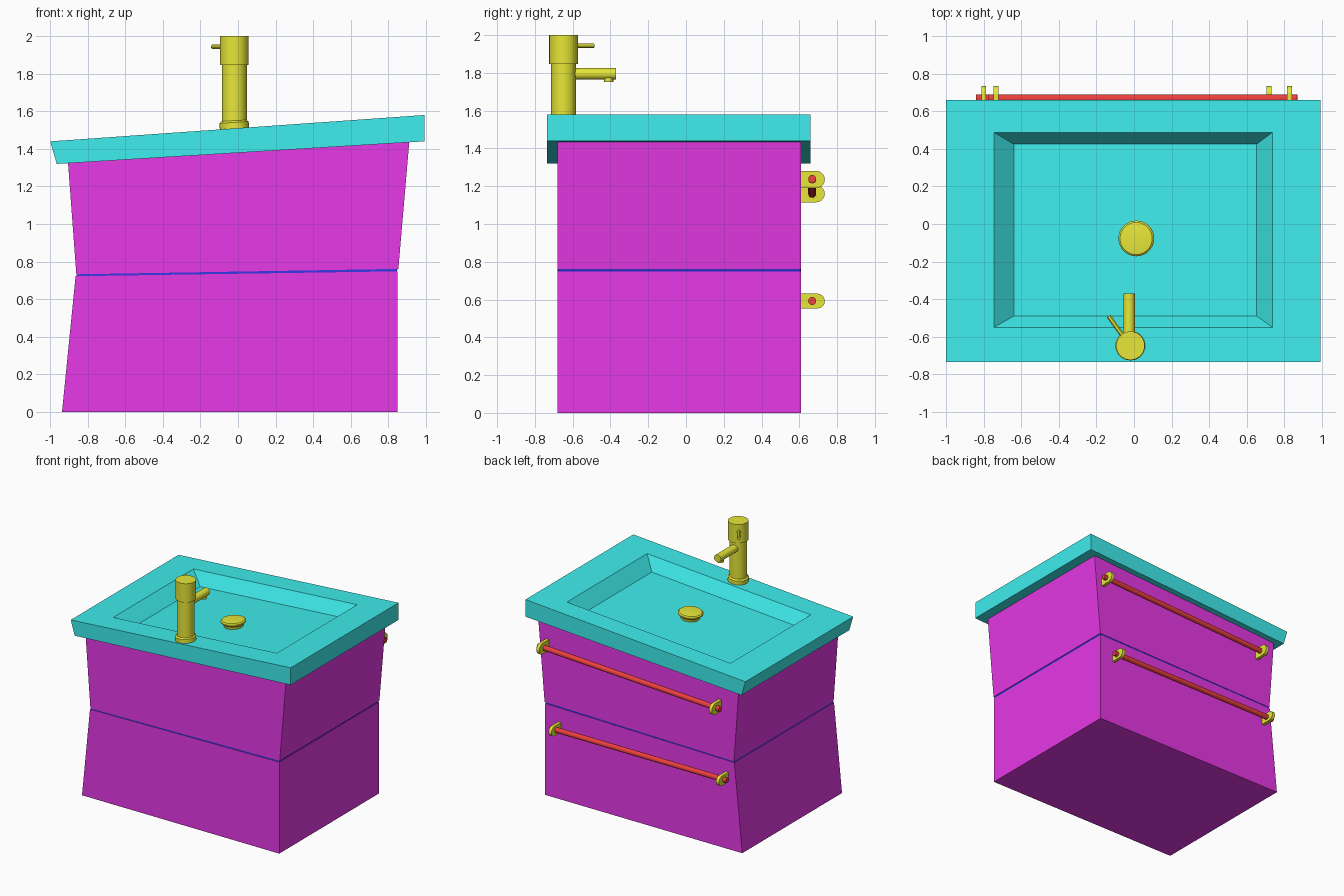
import bpy, bmesh, math
from mathutils import Vector

if "Cube" in bpy.data.objects:
    bpy.data.objects.remove(bpy.data.objects["Cube"])


def material(name, rgb):
    m = bpy.data.materials.new(name)
    m.diffuse_color = (*rgb, 1)
    m.use_nodes = True
    m.node_tree.nodes["Principled BSDF"].inputs["Base Color"].default_value = m.diffuse_color
    return m


CYAN = material("counter_cyan", (0.05, 0.85, 0.85))
MAGENTA = material("cabinet_magenta", (0.8, 0.04, 0.8))
BLUE = material("seam_blue", (0.04, 0.04, 0.8))
YELLOW = material("fitting_yellow", (0.8, 0.8, 0.04))
RED = material("rail_red", (0.85, 0.05, 0.05))


def loft(name, loops, mat, smooth=False):
    """Bridge successive point loops and cap both ends."""
    bm = bmesh.new()
    rings = [[bm.verts.new(p) for p in loop] for loop in loops]
    n = len(rings[0])
    for a, b in zip(rings, rings[1:]):
        for i in range(n):
            j = (i + 1) % n
            bm.faces.new((a[i], a[j], b[j], b[i]))
    bm.faces.new(rings[0][::-1])
    bm.faces.new(rings[-1])
    bmesh.ops.recalc_face_normals(bm, faces=bm.faces)
    mesh = bpy.data.meshes.new(name)
    bm.to_mesh(mesh)
    bm.free()
    ob = bpy.data.objects.new(name, mesh)
    bpy.context.collection.objects.link(ob)
    mesh.materials.append(mat)
    if smooth:
        bpy.ops.object.select_all(action='DESELECT')
        ob.select_set(True)
        bpy.context.view_layer.objects.active = ob
        bpy.ops.object.shade_smooth_by_angle(angle=math.radians(30))
    return ob


def lathe(name, profile, origin, axis, mat, n=32):
    """Turn (radius, height) pairs about an axis."""
    q = Vector((0, 0, 1)).rotation_difference(Vector(axis))
    o = Vector(origin)
    loops = [[o + q @ Vector((r * math.cos(t), r * math.sin(t), h))
              for t in (2 * math.pi * i / n for i in range(n))] for r, h in profile]
    return loft(name, loops, mat, True)


def rod(name, start, end, r, mat, n=20):
    d = Vector(end) - Vector(start)
    return lathe(name, [(r, 0), (r, d.length)], start, d.normalized(), mat, n)


def rect(left, right, y0, y1):
    """Rectangle whose left and right edges are (x, z) points."""
    (x0, z0), (x1, z1) = left, right
    return [(x0, y0, z0), (x1, y0, z1), (x1, y1, z1), (x0, y1, z0)]


def top_z(x):
    return 1.44 + 0.0704 * (x + 1)


# Cabinet: two skewed drawers with a thin seam between them
FRONT, BACK = -0.68, 0.61
loft("lower_drawer", [rect((-0.937, 0), (0.85, 0), FRONT, BACK),
                      rect((-0.865, 0.722), (0.85, 0.748), FRONT, BACK)], MAGENTA)
loft("drawer_seam", [rect((-0.861, 0.722), (0.846, 0.748), FRONT + .003, BACK - .003),
                     rect((-0.858, 0.732), (0.85, 0.761), FRONT + .003, BACK - .003)], BLUE)
loft("upper_drawer", [rect((-0.861, 0.732), (0.854, 0.761), FRONT, BACK),
                      rect((-0.905, 1.324), (0.912, 1.436), FRONT, BACK)], MAGENTA)

# Tilted counter with a sloped basin
D = 0.1
loft("basin_counter", [
    rect((-0.965, 1.32), (0.992, 1.44), -0.735, 0.66),
    rect((-1.0, 1.44), (0.992, top_z(0.992)), -0.735, 0.66),
    rect((-0.745, top_z(-0.745)), (0.737, top_z(0.737)), -0.55, 0.488),
    rect((-0.64, top_z(-0.64) - D), (0.653, top_z(0.653) - D), -0.49, 0.425)], CYAN)

# Drain cap, square to the tilted basin floor
tilt = Vector((-0.0704, 0, 1)).normalized()
lathe("drain_cap", [(0.07, -0.01), (0.075, 0.02), (0.095, 0.035), (0.095, 0.045),
                    (0.086, 0.053), (0.04, 0.058)],
      (0.015, -0.077, top_z(0.015) - D), tilt, YELLOW)

# Tap
tx, ty = -0.019, -0.648
lathe("tap_base", [(0.078, -0.01), (0.078, 0.032), (0.066, 0.042)],
      (tx, ty, top_z(tx)), tilt, YELLOW)
rod("tap_body", (tx, ty, 1.52), (tx, ty, 1.846), 0.066, YELLOW, 32)
rod("tap_handle", (tx, ty, 1.846), (tx, ty, 2.0), 0.076, YELLOW, 32)
rod("tap_lever", (-0.05, -0.61, 1.944), (-0.135, -0.49, 1.944), 0.012, YELLOW, 12)
rod("tap_spout", (-0.026, ty, 1.795), (-0.026, -0.37, 1.795), 0.031, YELLOW)
rod("tap_aerator", (-0.026, -0.41, 1.753), (-0.026, -0.41, 1.79), 0.025, YELLOW)


# Back rails, each held by two round-ended tabs
def tab(name, x, z, h, t=0.026):
    r = h / 2
    arc = [(0.735 - r + r * math.cos(a), z + r * math.sin(a))
           for a in (math.pi * (i / 10 - 0.5) for i in range(11))]
    outline = [(BACK - 0.02, z - r)] + arc + [(BACK - 0.02, z + r)]
    loft(name, [[(x + s * t / 2, y, zz) for y, zz in outline] for s in (-1, 1)], YELLOW)


for label, (xa, za), (xb, zb), h in (
        ("upper", (-0.735, 1.16), (0.828, 1.236), 0.09),
        ("lower", (-0.80, 0.592), (0.718, 0.592), 0.078)):
    a, b = Vector((xa, 0.668, za)), Vector((xb, 0.668, zb))
    e = (b - a).normalized() * 0.042
    rod(label + "_rail", a - e, b + e, 0.021, RED)
    tab(label + "_rail_left_tab", xa, za, h)
    tab(label + "_rail_right_tab", xb, zb, h)
